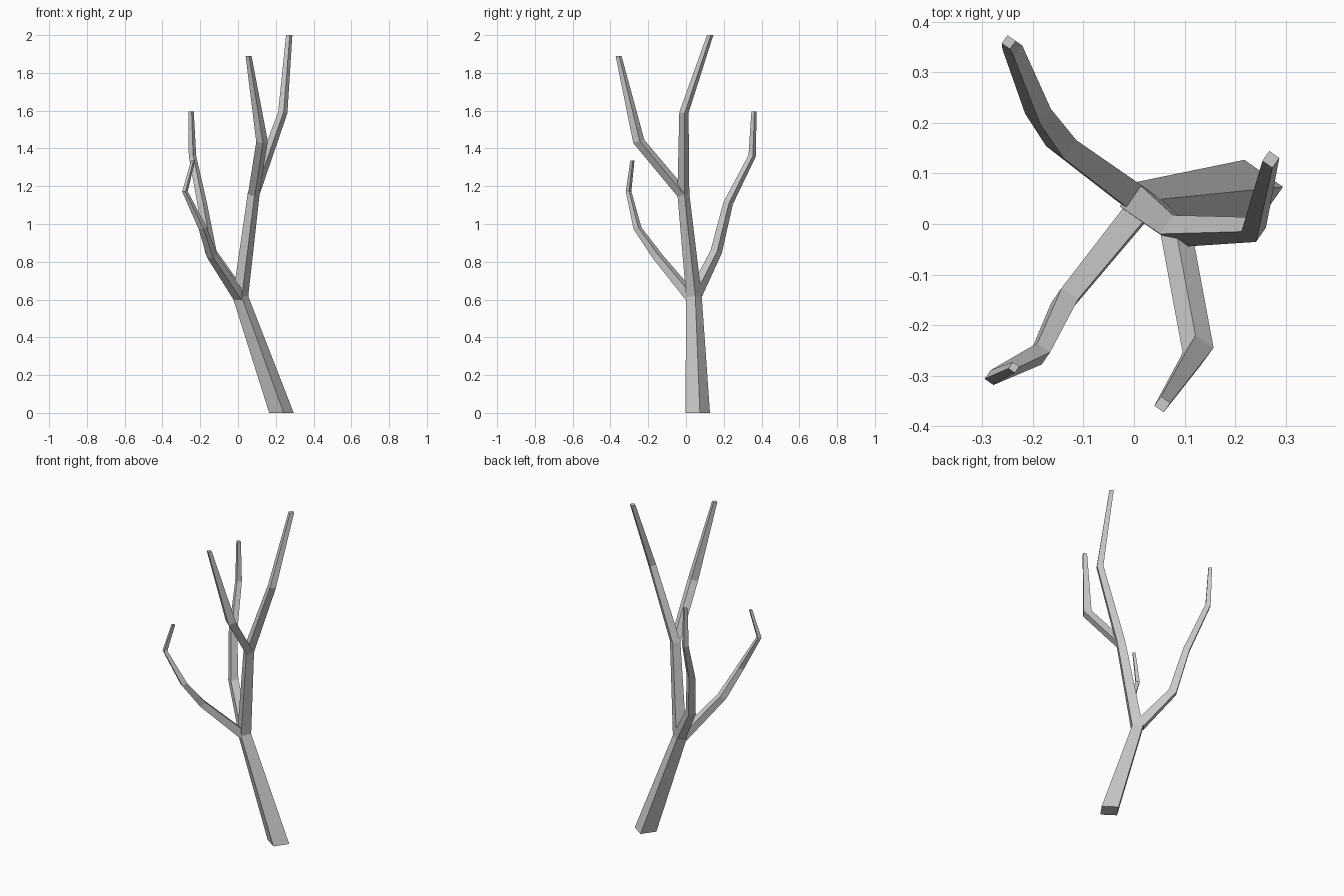
import bpy, bmesh, math
from mathutils import Vector

if "Cube" in bpy.data.objects:
    bpy.data.objects.remove(bpy.data.objects["Cube"])

UP = Vector((0, 0, 1))


def limb(name, path, flat_start=False):
    """Four-sided tapering tube; path holds (x, y, z, half diagonal)."""
    pts = [Vector(p[:3]) for p in path]
    last = len(pts) - 1
    bm = bmesh.new()
    rings = []
    for i, p in enumerate(pts):
        before = (p - pts[i - 1]).normalized() if i > 0 else Vector()
        after = (pts[i + 1] - p).normalized() if i < last else Vector()
        normal = (before + after).normalized()
        # rings lean part of the way towards the limb, end rings lie level
        level = i == last or (i == 0 and flat_start)
        normal = UP if level else UP.lerp(normal, 0.6)
        turn = UP.rotation_difference(normal)
        ring = []
        for k in range(4):
            a = math.radians(10 + 90 * k)
            ring.append(bm.verts.new(p + turn @ (Vector((math.cos(a), math.sin(a), 0)) * path[i][3])))
        rings.append(ring)
    for lo, hi in zip(rings, rings[1:]):
        for k in range(4):
            j = (k + 1) % 4
            bm.faces.new((lo[k], lo[j], hi[j], hi[k]))
    bm.faces.new(rings[0][::-1])
    bm.faces.new(rings[-1])
    bmesh.ops.recalc_face_normals(bm, faces=bm.faces)
    mesh = bpy.data.meshes.new(name)
    bm.to_mesh(mesh)
    bm.free()
    obj = bpy.data.objects.new(name, mesh)
    bpy.context.collection.objects.link(obj)


# trunk running on into the tallest branch
limb("trunk", [(0.23, 0.062, 0, 0.066), (0.013, 0.042, 0.615, 0.042),
               (0.083, -0.014, 1.16, 0.032), (0.237, -0.011, 1.59, 0.025),
               (0.271, 0.128, 2.0, 0.017)], True)

# upper branch reaching to the front
limb("front_branch", [(0.083, -0.014, 1.155, 0.031), (0.127, -0.25, 1.437, 0.031),
                      (0.056, -0.357, 1.89, 0.016)])

# lower branch reaching back and left
limb("back_left_branch", [(0.006, 0.05, 0.63, 0.038), (-0.144, 0.16, 0.853, 0.031),
                          (-0.19, 0.223, 1.11, 0.026), (-0.241, 0.35, 1.36, 0.02),
                          (-0.248, 0.36, 1.595, 0.014)])

# lower branch reaching forward and left
limb("front_left_branch", [(0.01, 0.03, 0.61, 0.035), (-0.137, -0.152, 0.83, 0.028),
                           (-0.187, -0.257, 0.978, 0.022), (-0.281, -0.304, 1.172, 0.015),
                           (-0.238, -0.284, 1.335, 0.011)])
